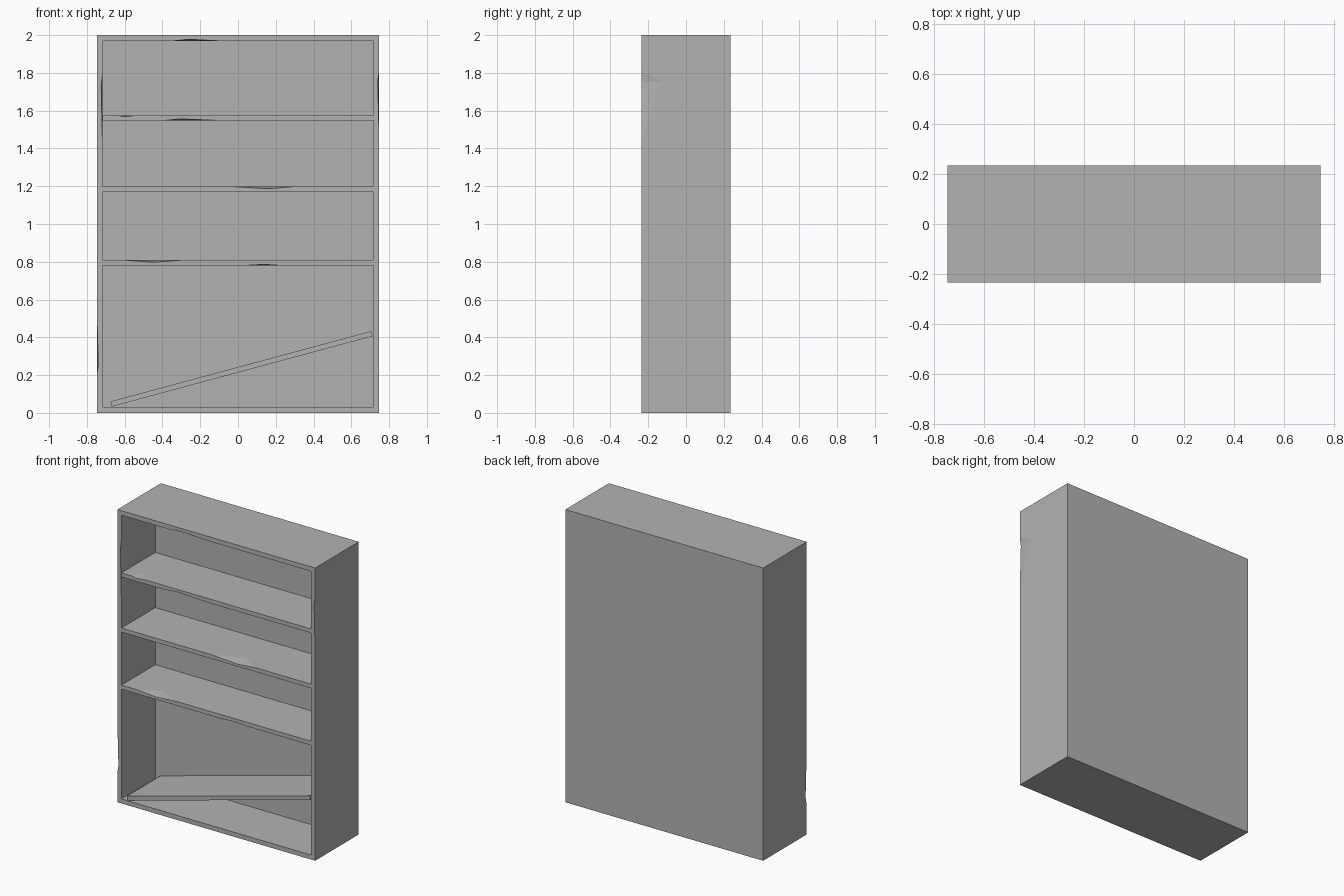
import bpy, bmesh
from math import radians
from mathutils import Vector, Matrix

cube = bpy.data.objects.get("Cube")
if cube:
    bpy.data.objects.remove(cube, do_unlink=True)

W, D, H = 1.495, 0.47, 2.0      # outer size
T = 0.031                       # board thickness
INNER = 0.365                   # depth of the shelf space
FRONT = -D / 2
IN_X = W / 2 - T                # inner half width

grey = bpy.data.materials.new("grey")
grey.use_nodes = True
colour = (0.45, 0.45, 0.45, 1)
grey.diffuse_color = colour
grey.node_tree.nodes["Principled BSDF"].inputs["Base Color"].default_value = colour


def finish(name, bm):
    bmesh.ops.recalc_face_normals(bm, faces=bm.faces)
    mesh = bpy.data.meshes.new(name)
    bm.to_mesh(mesh)
    bm.free()
    mesh.materials.append(grey)
    obj = bpy.data.objects.new(name, mesh)
    bpy.context.collection.objects.link(obj)
    return obj


def box(size, centre):
    bm = bmesh.new()
    bmesh.ops.create_cube(bm, size=1)
    bmesh.ops.scale(bm, vec=size, verts=bm.verts)
    bmesh.ops.translate(bm, vec=centre, verts=bm.verts)
    return bm


def chip(obj, start, end, peak, inward, bite=0.01, depth=0.08):
    """Knock a shallow splinter off a front edge; points are (x, z)."""
    def at(p, y=FRONT):
        return Vector((p[0], y, p[1]))
    a, b, mid = at(start), at(end), at(start).lerp(at(end), peak)
    push = at(inward, 0)
    points = [a, b, mid + push * bite, mid + Vector((0, depth, 0)),
              mid - push * 0.02 - Vector((0, 0.02, 0))]
    bm = bmesh.new()
    for p in points:
        bm.verts.new(p)
    bmesh.ops.convex_hull(bm, input=bm.verts)
    cutter = finish("chip_cutter", bm)
    cutter.hide_render = True
    cutter.hide_set(True)
    mod = obj.modifiers.new("chip", "BOOLEAN")
    mod.operation = "DIFFERENCE"
    mod.solver = "EXACT"
    mod.object = cutter


# Case: one block with its front inset and pushed back
bm = box((W, D, H), (0, 0, H / 2))
front = min(bm.faces, key=lambda f: f.calc_center_median().y)
bmesh.ops.inset_individual(bm, faces=[front], thickness=T, use_even_offset=True)
pushed = bmesh.ops.extrude_discrete_faces(bm, faces=[front])["faces"][0]
bmesh.ops.translate(bm, vec=(0, INNER, 0), verts=pushed.verts)
case = finish("case", bm)

# Level shelves
shelves = {}
for name, top in (("lower", 0.81), ("middle", 1.2), ("upper", 1.577)):
    shelves[name] = finish(name + "_shelf", box(
        (2 * IN_X, INNER, T - 0.003), (0, FRONT + INNER / 2, top - T / 2)))

# Fallen shelf leaning across the bottom
bm = box((1.43, INNER, T - 0.003), (0, 0, 0))
bmesh.ops.rotate(bm, matrix=Matrix.Rotation(radians(-15.1), 3, "Y"), verts=bm.verts)
bmesh.ops.translate(bm, vec=(0.018, FRONT + INNER / 2, 0.233), verts=bm.verts)
finish("fallen_shelf", bm)

# Worn edges of the case
chip(case, (-0.35, H - T), (-0.09, H - T), 0.35, (0, 1), 0.009)
chip(case, (-IN_X, 1.36), (-IN_X, 1.8), 0.85, (-1, 0), 0.008)
chip(case, (W / 2, 1.43), (W / 2, 1.81), 0.85, (-1, 0), 0.008, 0.1)
chip(case, (-W / 2, 0.2), (-W / 2, 0.55), 0.15, (1, 0), 0.008)

# Worn edges of the shelves
top_z = {n: max(v.co.z for v in s.data.vertices) for n, s in shelves.items()}
low_z = {n: min(v.co.z for v in s.data.vertices) for n, s in shelves.items()}
for name, x0, x1, peak, bite in (("upper", -0.64, -0.54, 0.4, 0.008),
                                 ("middle", -0.04, 0.3, 0.6, 0.012),
                                 ("lower", -0.6, -0.3, 0.5, 0.011)):
    z = top_z[name]
    chip(shelves[name], (x0, z), (x1, z), peak, (0, -1), bite)
for name, x0, x1, peak, bite in (("upper", -0.4, -0.08, 0.3, 0.009),
                                 ("lower", 0.04, 0.23, 0.5, 0.006)):
    z = low_z[name]
    chip(shelves[name], (x0, z), (x1, z), peak, (0, 1), bite)
